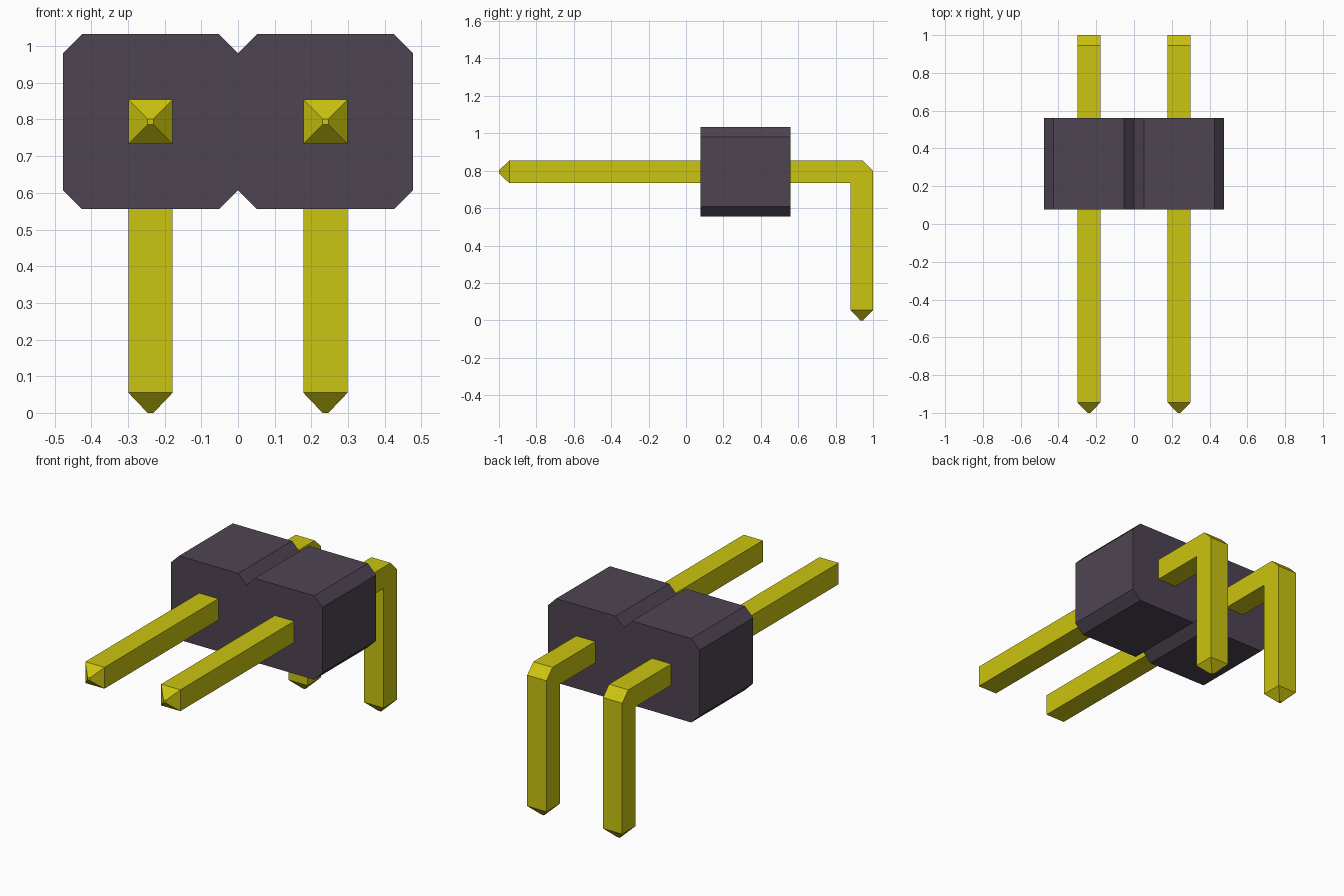
import bpy
import bmesh
from mathutils import Vector

old = bpy.data.objects.get("Cube")
if old:
    bpy.data.objects.remove(old, do_unlink=True)


def material(name, colour):
    mat = bpy.data.materials.new(name)
    mat.use_nodes = True
    mat.diffuse_color = colour
    mat.node_tree.nodes["Principled BSDF"].inputs["Base Color"].default_value = colour
    return mat


def prism(bm, points, depth):
    """Extrude a closed outline by the depth vector; return its side faces."""
    base = bm.faces.new([bm.verts.new(p) for p in points])
    moved = bmesh.ops.extrude_face_region(bm, geom=[base], use_keep_orig=True)["geom"]
    verts = [v for v in moved if isinstance(v, bmesh.types.BMVert)]
    bmesh.ops.translate(bm, verts=verts, vec=depth)
    bmesh.ops.recalc_face_normals(bm, faces=bm.faces)


def finish(bm, name, mat):
    mesh = bpy.data.meshes.new(name)
    bm.to_mesh(mesh)
    bm.free()
    mesh.materials.append(mat)
    obj = bpy.data.objects.new(name, mesh)
    bpy.context.collection.objects.link(obj)
    return obj


plastic = material("dark plastic", (0.076, 0.058, 0.084, 1))
metal = material("yellow metal", (0.6, 0.555, 0.005, 1))

PITCH = 0.477      # spacing between pins
HALF = 0.0605      # half the pin thickness
MID_Z = 0.794      # height of the horizontal pin axis
TIP = 0.055        # length of a tapered tip
CUT = 0.052        # housing chamfer

# Housing: two chamfered cells joined by V grooves
right_half = [(0, PITCH / 2 - CUT), (CUT, PITCH / 2),
              (PITCH - CUT, PITCH / 2), (PITCH, PITCH / 2 - CUT)]
upper = [(-x, z) for x, z in reversed(right_half[1:])] + right_half
outline = upper + [(x, -z) for x, z in reversed(upper)]
bm = bmesh.new()
prism(bm, [(x, 0.077, MID_Z + z) for x, z in outline], Vector((0, 0.483, 0)))
finish(bm, "housing", plastic)


def bent_pin(name, x):
    top, low, inner = MID_Z + HALF, MID_Z - HALF, 1 - 2 * HALF
    side = [(TIP - 1, low), (inner, low), (inner, TIP), (1, TIP),
            (1, top - TIP), (1 - TIP, top), (TIP - 1, top)]
    bm = bmesh.new()
    prism(bm, [(x - HALF, y, z) for y, z in side], Vector((2 * HALF, 0, 0)))
    # Tapered tips at both ends
    for axis, limit in ((1, TIP - 1), (2, TIP)):
        end = next(f for f in bm.faces
                   if all(abs(v.co[axis] - limit) < 0.001 for v in f.verts))
        tip = bmesh.ops.extrude_discrete_faces(bm, faces=[end])["faces"][0]
        centre = tip.calc_center_median()
        for v in tip.verts:
            v.co = centre + (v.co - centre) * 0.13
            v.co[axis] -= TIP
    bmesh.ops.recalc_face_normals(bm, faces=bm.faces)
    finish(bm, name, metal)


for name, sign in (("left_pin", 1), ("right_pin", -1)):
    bent_pin(name, sign * PITCH / 2)
